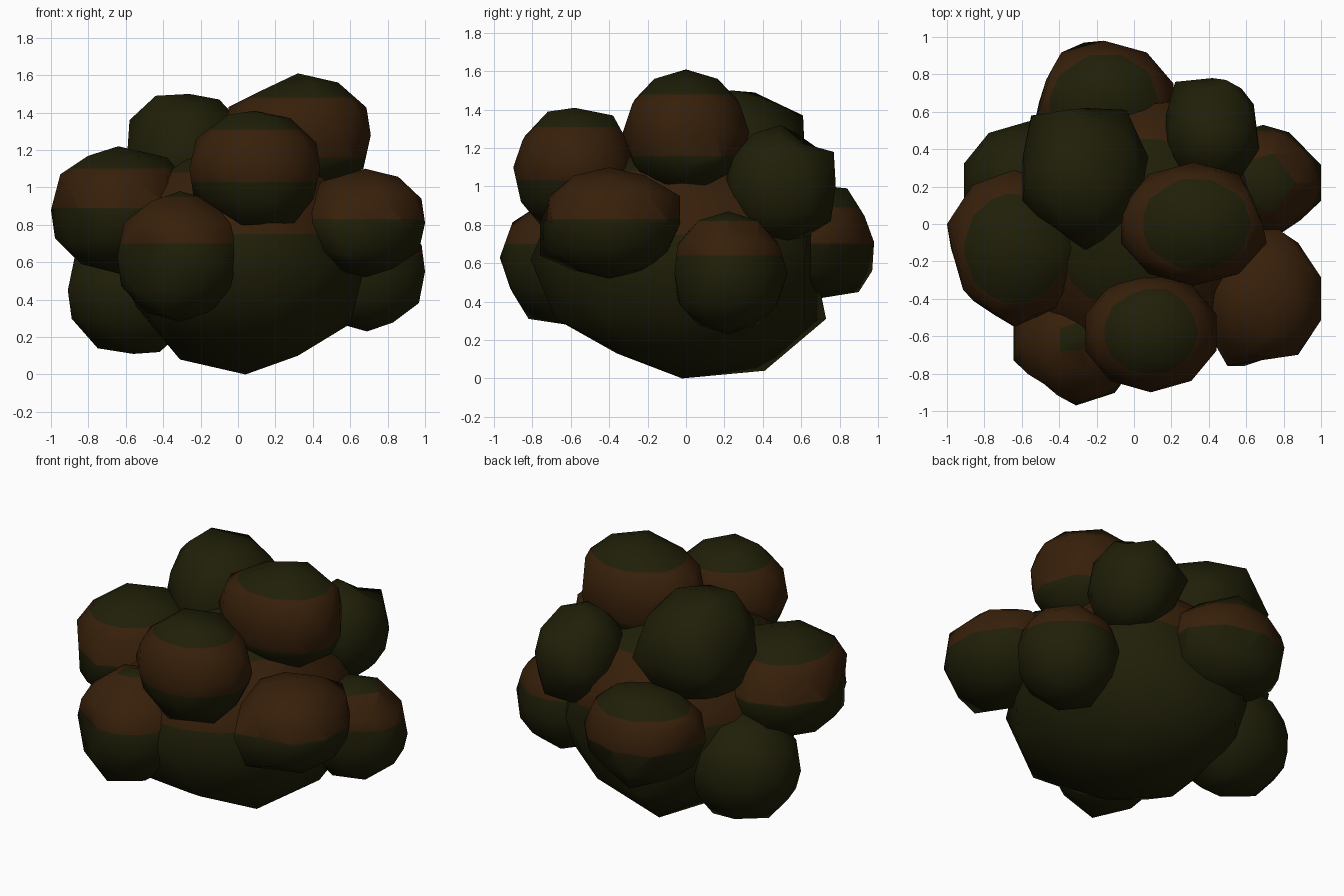
import bpy, bmesh
from mathutils import Vector

old = bpy.data.objects.get("Cube")
if old:
    bpy.data.objects.remove(old, do_unlink=True)

# outline planes: two axes to move along, the depth axis, and how deep the outline reaches
FRONT, SIDE, TOP = (0, 2, 1, 0.62), (1, 2, 0, 0.36), (0, 1, 2, 0.25)


def make_material(name, rgb):
    mat = bpy.data.materials.new(name)
    mat.use_nodes = True
    color = (*rgb, 1.0)
    mat.diffuse_color = color
    mat.node_tree.nodes["Principled BSDF"].inputs["Base Color"].default_value = color
    return mat


green = make_material("dark_moss_green", (0.014, 0.0135, 0.0025))
brown = make_material("dark_bark_brown", (0.038, 0.014, 0.003))


def pull_corners(bm, center, radii, plane, points):
    """Move the nearest outline corner onto each point, keeping its depth."""
    a, b, depth, limit = plane
    free = [v for v in bm.verts if abs(v.co[depth] - center[depth]) < limit * radii[depth]]
    for point in points:
        def gap(v):
            return (v.co[a] - point[0]) ** 2 + (v.co[b] - point[1]) ** 2
        nearest = min(free, key=gap).co.copy()
        # corners lined up behind one another move together
        for v in free[:]:
            if abs(v.co[a] - nearest[a]) + abs(v.co[b] - nearest[b]) < 0.02:
                v.co[a], v.co[b] = point
                free.remove(v)


def make_clump(name, center, radii, band=None, corners=()):
    """Faceted ball fitted to center +/- radii, with an optional brown height band."""
    bm = bmesh.new()
    bmesh.ops.create_icosphere(bm, subdivisions=2, radius=1.0)

    # fit to the wanted extents
    for axis in range(3):
        reach = max(v.co[axis] for v in bm.verts)
        for v in bm.verts:
            v.co[axis] = center[axis] + radii[axis] * v.co[axis] / reach

    # make the lump uneven
    for plane, points in corners:
        pull_corners(bm, center, radii, plane, points)

    # cut the band edges and colour the faces between them
    if band:
        for height in band:
            bmesh.ops.bisect_plane(
                bm, geom=bm.verts[:] + bm.edges[:] + bm.faces[:],
                plane_co=Vector((0, 0, height)), plane_no=Vector((0, 0, 1)))
        for f in bm.faces:
            f.material_index = int(band[0] < f.calc_center_median().z < band[1])
    for f in bm.faces:
        f.smooth = True

    mesh = bpy.data.meshes.new(name)
    bm.to_mesh(mesh)
    bm.free()
    mesh.materials.append(green)
    mesh.materials.append(brown)
    obj = bpy.data.objects.new(name, mesh)
    bpy.context.collection.objects.link(obj)


# large central body
make_clump("core", (0.02, -0.02, 0.62), (0.67, 0.79, 0.62), (0.75, 1.08), [
    (FRONT, [(0.04, 0), (-0.31, 0.08), (0.32, 0.1), (0.6, 0.27), (-0.56, 0.38)]),
    (SIDE, [(-0.02, 0), (0.41, 0.04), (-0.36, 0.13), (-0.68, 0.31),
            (0.73, 0.31), (0.67, 0.6)])])

# back clumps
make_clump("back_clump", (-0.16, 0.65, 0.71), (0.37, 0.33, 0.30), (0.70, 0.89), [
    (SIDE, [(0.84, 0.99), (0.97, 0.56), (0.9, 0.45)]),
    (TOP, [(-0.47, 0.77)])])
make_clump("back_top_clump", (-0.26, 0.24, 1.14), (0.335, 0.38, 0.36), None, [
    (FRONT, [(-0.58, 1.36), (-0.44, 1.49), (-0.1, 1.47)]),
    (SIDE, [(0.61, 1.37)]),
    (TOP, [(-0.55, 0.58), (-0.04, 0.61), (0.04, 0.17), (-0.08, 0.02),
           (-0.49, 0.03)])])
make_clump("back_left_clump", (0.42, 0.49, 1.01), (0.25, 0.29, 0.31), None, [
    (SIDE, [(0.77, 1.18), (0.59, 1.23), (0.755, 0.82)]),
    (TOP, [(0.22, 0.76), (0.64, 0.64)])])
make_clump("back_right_low_clump", (-0.56, 0.22, 0.45), (0.35, 0.33, 0.34), None, [
    (FRONT, [(-0.83, 0.29), (-0.42, 0.12), (-0.75, 0.14)])])

# side clumps
make_clump("left_low_clump", (0.69, 0.22, 0.55), (0.31, 0.31, 0.32), (0.64, 0.82), [
    (TOP, [(0.89, 0.02), (0.77, -0.06), (0.83, 0.49)])])
make_clump("right_clump", (-0.64, -0.13, 0.88), (0.36, 0.42, 0.34), (0.89, 1.10), [
    (FRONT, [(-0.95, 1.07), (-0.38, 1.16), (-0.31, 1.08)]),
    (TOP, [(-0.96, -0.19), (-0.86, -0.41), (-0.35, -0.42), (-0.32, -0.21)])])

# top clump
make_clump("top_clump", (0.32, 0, 1.28), (0.39, 0.33, 0.33), (1.16, 1.48), [
    (FRONT, [(0.61, 1.45), (0.13, 1.52), (-0.05, 1.43), (0.67, 1.1)]),
    (TOP, [(0.63, 0.15)])])

# front clumps
make_clump("front_top_clump", (0.09, -0.58, 1.10), (0.35, 0.32, 0.31), (1.03, 1.31), [
    (FRONT, [(-0.05, 1.39), (0.28, 1.37), (0.3, 0.81), (-0.04, 0.8)]),
    (SIDE, [(-0.72, 1.39), (-0.38, 1.37), (-0.86, 0.92), (-0.76, 0.8)])])
make_clump("front_left_clump", (0.68, -0.40, 0.81), (0.32, 0.37, 0.29), (0.83, 2.0), [
    (FRONT, [(0.93, 0.98), (0.44, 1.03)]),
    (SIDE, [(-0.76, 0.64), (-0.03, 0.95)]),
    (TOP, [(0.5, -0.76), (0.67, -0.73)])])
make_clump("front_low_clump", (-0.31, -0.62, 0.63), (0.335, 0.35, 0.35), (0.70, 0.95), [
    (SIDE, [(-0.78, 0.89), (-0.92, 0.77), (-0.82, 0.31)]),
    (TOP, [(-0.48, -0.85)])])
